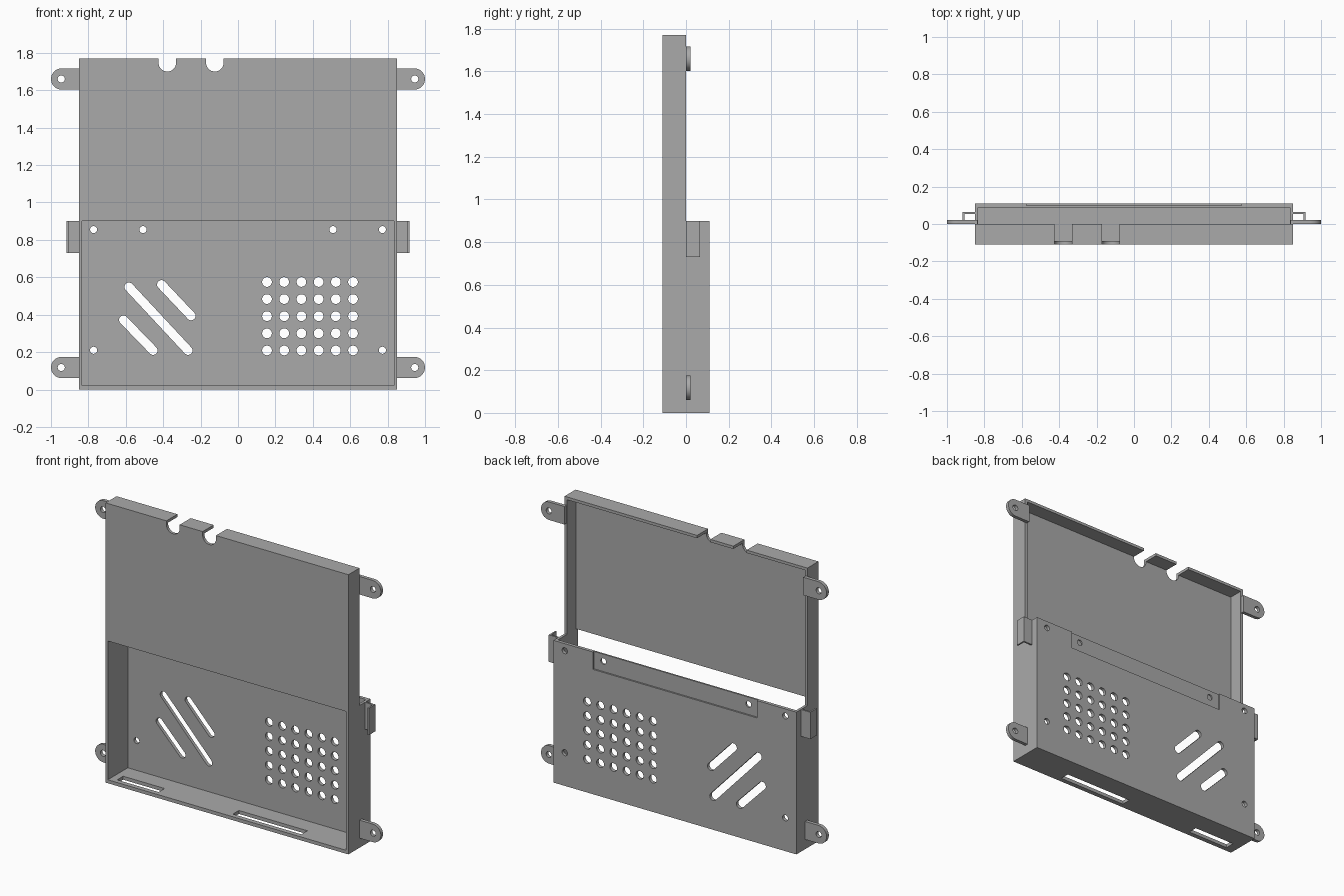
import bpy, bmesh, math

cube = bpy.data.objects.get("Cube")
if cube:
    bpy.data.objects.remove(cube, do_unlink=True)

W, D, H, STEP = 0.85, 0.11, 1.77, 0.9     # half width, half depth, height, step height
WALL = 0.018

gray = bpy.data.materials.new("plain_gray")
color = (0.4, 0.4, 0.4, 1)
gray.diffuse_color = color
gray.use_nodes = True
gray.node_tree.nodes["Principled BSDF"].inputs["Base Color"].default_value = color


def rect(a0, a1, b0, b1):
    return [(a0, b0), (a1, b0), (a1, b1), (a0, b1)]


def arc(center, r, start, n=12):
    """Half circle of points."""
    angles = [start + math.pi * (i + 0.5) / n for i in range(n)]
    return [(center[0] + r * math.cos(t), center[1] + r * math.sin(t)) for t in angles]


def capsule(a, b, r):
    """Outline of a slot from a to b; a circle when a equals b."""
    t = math.atan2(b[1] - a[1], b[0] - a[0])
    return arc(b, r, t - math.pi / 2) + arc(a, r, t + math.pi / 2)


def prisms(name, parts):
    """One object from (outline, axis, low, high) extrusions."""
    place = {"X": lambda u, v, w: (w, u, v),
             "Y": lambda u, v, w: (u, w, v),
             "Z": lambda u, v, w: (u, v, w)}
    bm = bmesh.new()
    for outline, axis, low, high in parts:
        lo, hi = [[bm.verts.new(place[axis](u, v, w)) for u, v in outline] for w in (low, high)]
        bm.faces.new(lo)
        bm.faces.new(hi)
        for i in range(len(lo)):
            bm.faces.new((lo[i - 1], lo[i], hi[i], hi[i - 1]))
    bmesh.ops.recalc_face_normals(bm, faces=bm.faces[:])
    mesh = bpy.data.meshes.new(name)
    bm.to_mesh(mesh)
    bm.free()
    mesh.materials.append(gray)
    obj = bpy.data.objects.new(name, mesh)
    bpy.context.collection.objects.link(obj)
    return obj


def activate(obj):
    bpy.ops.object.select_all(action="DESELECT")
    obj.select_set(True)
    bpy.context.view_layer.objects.active = obj


def cut(obj, parts):
    cutter = prisms("cutter", parts)
    cutter.hide_render = True
    mod = obj.modifiers.new("cut", "BOOLEAN")
    mod.operation = "DIFFERENCE"
    mod.solver = "EXACT"
    mod.object = cutter
    activate(obj)
    bpy.ops.object.modifier_apply(modifier=mod.name)
    bpy.data.objects.remove(cutter, do_unlink=True)


def smooth(obj):
    activate(obj)
    bpy.ops.object.shade_smooth_by_angle(angle=math.radians(30))


# Stepped case: upper half open to the back, lower half open to the front
case = prisms("stepped_case", [([(-D, 0), (D, 0), (D, STEP), (0, STEP), (0, H), (-D, H)], "X", -W, W)])
back, front, top = D - 0.021, -D + WALL, H - WALL
cavity = [(-0.2, 0.022), (back, 0.022), (back, 0.95), (0.2, 0.95),
          (0.2, top), (front, top), (front, STEP), (-0.2, STEP)]
cut(case, [(cavity, "X", -W + 0.016, W - 0.016)])

# Cable notches, floor slots and the shallow recess on the back
cut(case, [(capsule((x, 1.747), (x, 1.9), 0.047), "Y", -0.2, 0.1) for x in (-0.378, -0.124)]
    + [(rect(x0, x1, -0.08, -0.02), "Z", -0.1, 0.1) for x0, x1 in ((-0.79, -0.5), (0.02, 0.5))]
    + [(rect(-0.575, 0.575, 0.79, 1), "Y", D - 0.01, 0.2)])

# Speaker grid, diagonal vents and screw holes in the back panel
holes = [((0.155 + 0.092 * i, 0.209 + 0.0915 * j), 0.026) for i in range(6) for j in range(5)]
holes += [((s * x, z), 0.019) for s in (-1, 1) for x, z in ((0.772, 0.855), (0.508, 0.855), (0.772, 0.21))]
vents = [((-0.583, 0.548), (-0.267, 0.209)),
         ((-0.409, 0.561), (-0.251, 0.394)),
         ((-0.612, 0.372), (-0.454, 0.209))]
cut(case, [(capsule(c, c, r), "Y", 0.05, 0.2) for c, r in holes]
    + [(capsule(a, b, 0.024), "Y", 0.05, 0.2) for a, b in vents])
smooth(case)

# Mounting ears and side hooks
for side, s in (("left", 1), ("right", -1)):
    for level, z in (("upper", 1.66), ("lower", 0.118)):
        r = 0.057
        outline = [(0.836, z - r)] + [(0.943, z - r)] + arc((0.943, z), r, -math.pi / 2)
        outline += [(0.943, z + r), (0.836, z + r)]
        ear = prisms(f"{level}_{side}_ear", [([(s * x, v) for x, v in outline], "Y", 0, 0.022)])
        hole = (s * 0.945, z)
        cut(ear, [(capsule(hole, hole, 0.019), "Y", -0.1, 0.1)])
        smooth(ear)
    hook = [(0.84, 0.054), (0.906, 0.054), (0.906, 0), (0.916, 0), (0.916, 0.065), (0.84, 0.065)]
    prisms(f"{side}_hook", [([(s * x, y) for x, y in hook], "Z", 0.73, STEP)])
